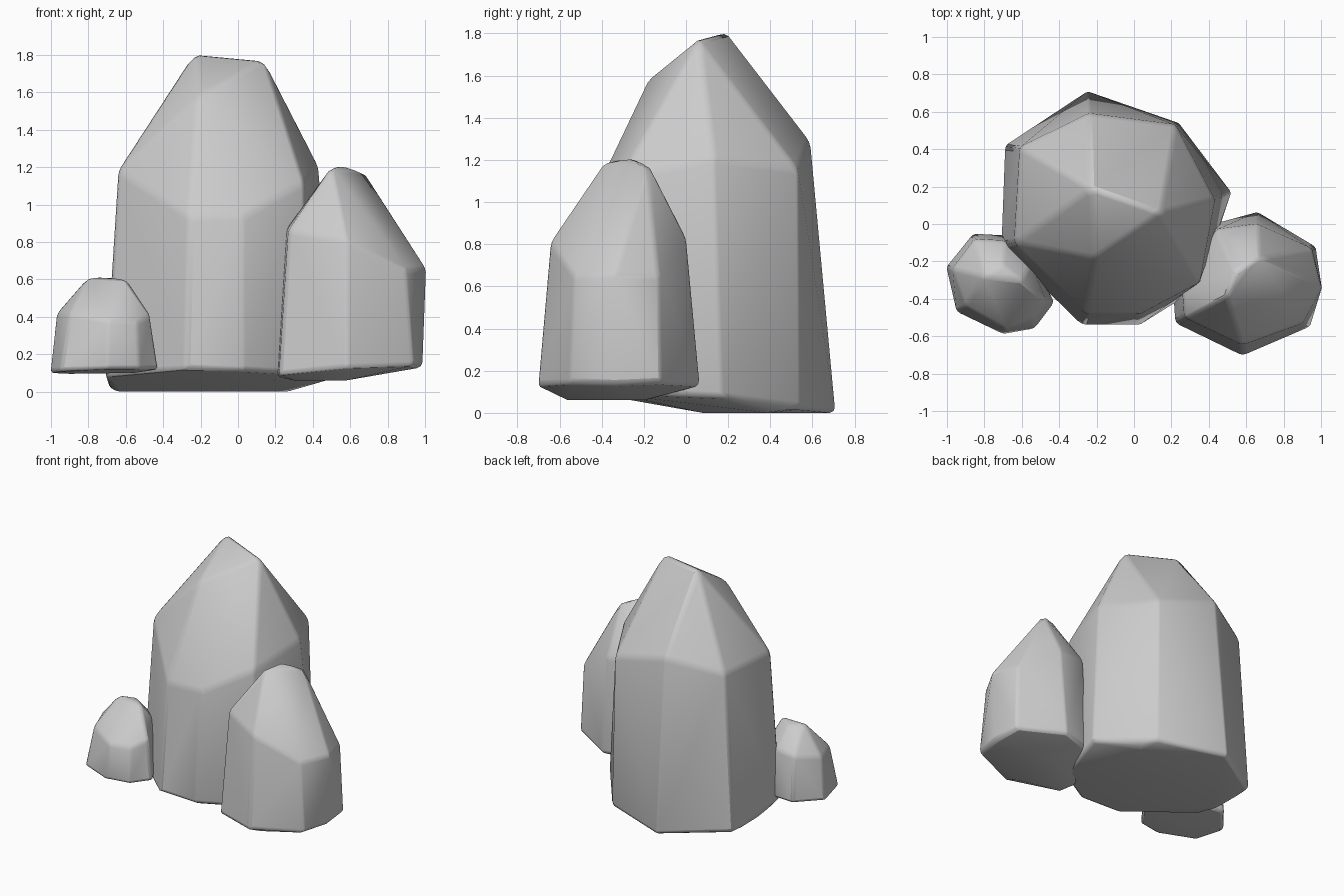
import bpy, bmesh, math

if "Cube" in bpy.data.objects:
    bpy.data.objects.remove(bpy.data.objects["Cube"])


def crystal(name, base, shoulder, tip, foot, width):
    """Faceted rock: hull around base, shoulder, tip and foot points, softly bevelled."""
    bm = bmesh.new()
    for p in base + shoulder + tip + foot:
        bm.verts.new(p)
    res = bmesh.ops.convex_hull(bm, input=bm.verts)
    junk = [g for g in set(res["geom_interior"] + res["geom_unused"])
            if isinstance(g, bmesh.types.BMVert)]
    bmesh.ops.delete(bm, geom=junk, context='VERTS')
    bmesh.ops.dissolve_limit(bm, angle_limit=math.radians(3), verts=bm.verts, edges=bm.edges)
    bmesh.ops.recalc_face_normals(bm, faces=bm.faces)
    mesh = bpy.data.meshes.new(name)
    bm.to_mesh(mesh)
    bm.free()
    ob = bpy.data.objects.new(name, mesh)
    bpy.context.collection.objects.link(ob)
    bev = ob.modifiers.new("soft_edges", 'BEVEL')
    bev.width = width
    bev.segments = 2
    bev.limit_method = 'ANGLE'
    bev.angle_limit = math.radians(20)
    bpy.ops.object.select_all(action='DESELECT')
    ob.select_set(True)
    bpy.context.view_layer.objects.active = ob
    bpy.ops.object.shade_smooth_by_angle(angle=math.radians(40))
    return ob


# Tall central crystal
crystal("large_crystal",
        [(-.25, .71, 0), (.24, .54, .02), (.52, .17, .07), (.35, -.34, .09),
         (.03, -.54, .11), (-.28, -.54, .12), (-.71, -.12, .08), (-.69, .42, .02)],
        [(-.24, .59, 1.29), (.22, .53, 1.16), (.43, .13, 1.21), (.35, -.31, 1.12),
         (.03, -.48, .94), (-.26, -.48, .93), (-.64, -.10, 1.18), (-.61, .41, 1.20)],
        [(-.23, .19, 1.81), (.14, .06, 1.775), (-.21, -.18, 1.58)],
        [(-.66, .10, 0), (-.08, .08, 0), (.28, .40, 0)], .025)

# Medium crystal on the right
crystal("medium_crystal",
        [(.42, .0, .11), (.66, .065, .13), (.97, -.12, .14), (.985, -.34, .13),
         (.94, -.55, .14), (.58, -.705, .13), (.22, -.53, .09), (.21, -.38, .08)],
        [(.44, -.03, .84), (.66, .0, .83), (.95, -.13, .65), (1.005, -.34, .66),
         (.90, -.53, .65), (.58, -.645, .81), (.27, -.50, .86), (.26, -.36, .87)],
        [(.50, -.38, 1.20), (.54, -.25, 1.21), (.67, -.18, 1.18)],
        [(.30, -.45, .06), (.58, -.56, .06), (.58, -.20, .06)], .022)

# Small crystal on the left
crystal("small_crystal",
        [(-.86, -.05, .11), (-.68, -.06, .11), (-.53, -.20, .12), (-.425, -.42, .12),
         (-.53, -.56, .12), (-.70, -.59, .12), (-.95, -.47, .11), (-1.005, -.23, .10)],
        [(-.85, -.08, .45), (-.69, -.09, .46), (-.55, -.21, .46), (-.47, -.41, .41),
         (-.54, -.51, .37), (-.69, -.56, .38), (-.90, -.44, .41), (-.97, -.24, .42)],
        [(-.80, -.28, .615), (-.60, -.30, .605), (-.70, -.22, .60)],
        [(-.90, -.35, .095), (-.55, -.35, .10)], .02)
